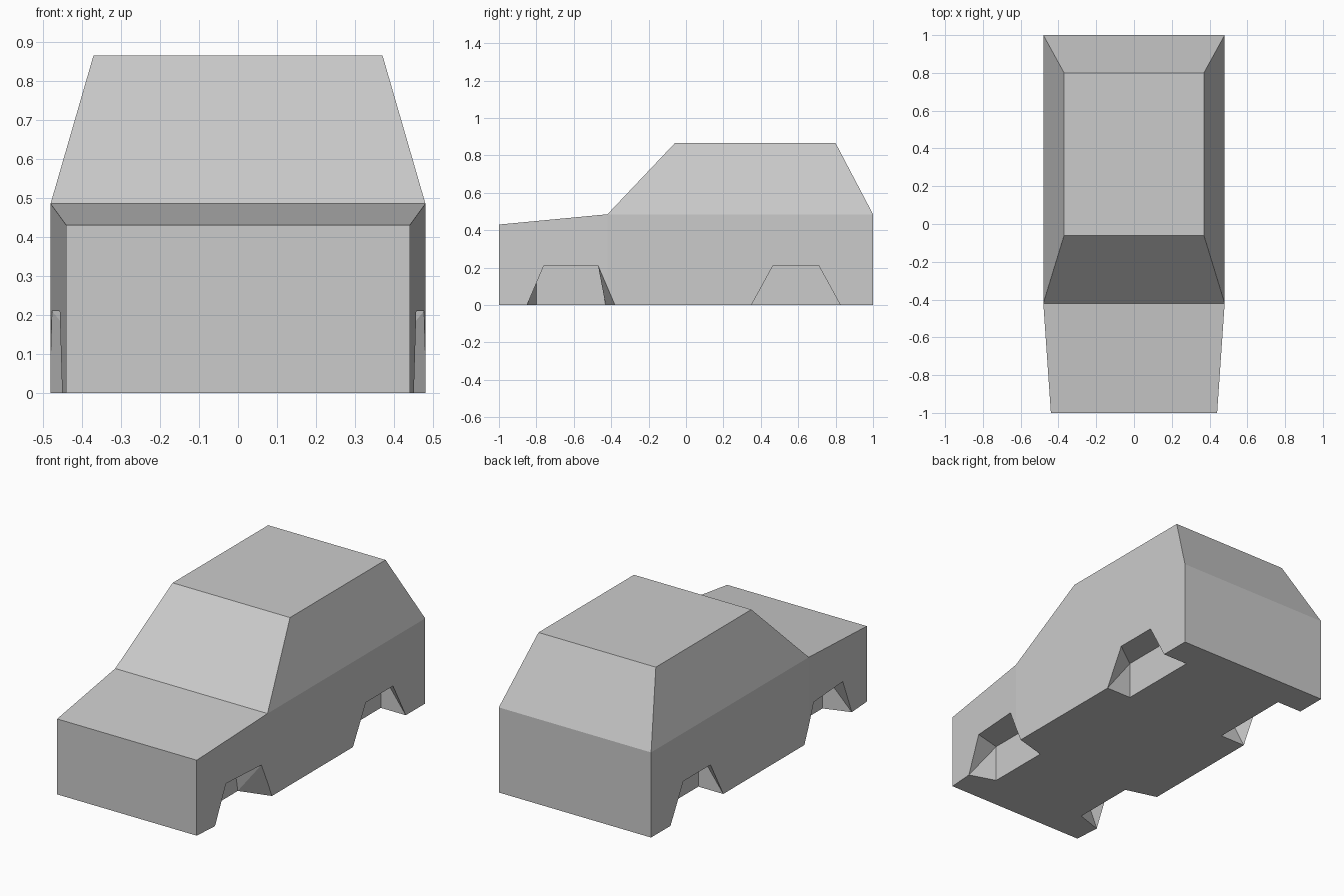
import bpy, bmesh

if "Cube" in bpy.data.objects:
    bpy.data.objects.remove(bpy.data.objects["Cube"])

ARCH_TOP = 0.21


def make_object(name, bm):
    bmesh.ops.recalc_face_normals(bm, faces=bm.faces)
    mesh = bpy.data.meshes.new(name)
    bm.to_mesh(mesh)
    bm.free()
    ob = bpy.data.objects.new(name, mesh)
    bpy.context.collection.objects.link(ob)
    return ob


def bridge(bm, a, b):
    n = len(a)
    for i in range(n):
        j = (i + 1) % n
        bm.faces.new((a[i], a[j], b[j], b[i]))


def side_x(y):
    # half width of the lower body, narrowing towards the nose
    return min(0.48, 0.44 + 0.04 * (y + 1) / 0.58)


# Body shell: floor outline, waist outline and roof
bm = bmesh.new()
right = [(0.44, -1, 0.43), (0.48, -0.42, 0.485), (0.48, 1, 0.485)]
outline = right + [(-x, y, z) for x, y, z in reversed(right)]
floor = [bm.verts.new((x, y, 0)) for x, y, z in outline]
waist = [bm.verts.new(p) for p in outline]
bm.faces.new(floor)
bridge(bm, floor, waist)
bm.faces.new((waist[0], waist[1], waist[4], waist[5]))  # bonnet
cabin = waist[1:5]
roof = [bm.verts.new((x, y, 0.865)) for x, y in
        ((0.37, -0.06), (0.37, 0.80), (-0.37, 0.80), (-0.37, -0.06))]
bridge(bm, cabin, roof)
bm.faces.new(roof)
body = make_object("car_body", bm)


# Wheel arches: trapezoid opening outside, boxy recess inside
def arch_cutter(name, side, outer, inner, inner_x):
    zs = (-0.1, 0, ARCH_TOP, ARCH_TOP, 0, -0.1)
    bm = bmesh.new()
    rings = [
        [bm.verts.new((side * 0.6, y, z)) for y, z in zip(outer, zs)],
        [bm.verts.new((side * side_x(y), y, z)) for y, z in zip(outer, zs)],
        [bm.verts.new((side * inner_x, y, z)) for y, z in zip(inner, zs)],
    ]
    bridge(bm, rings[0], rings[1])
    bridge(bm, rings[1], rings[2])
    bm.faces.new(rings[0])
    bm.faces.new(rings[2])
    bmesh.ops.triangulate(bm, faces=bm.faces)
    return make_object(name, bm)


arches = {
    "front": ((-0.85, -0.85, -0.76, -0.47, -0.38, -0.38),
              (-0.80, -0.80, -0.80, -0.47, -0.43, -0.43), 0.30),
    "rear": ((0.35, 0.35, 0.465, 0.71, 0.825, 0.825),
             (0.35, 0.35, 0.35, 0.825, 0.825, 0.825), 0.323),
}
bpy.context.view_layer.objects.active = body
for place, (outer, inner, inner_x) in arches.items():
    for side in (-1, 1):
        cutter = arch_cutter(place + "_arch_cutter", side, outer, inner, inner_x)
        cutter.hide_render = True
        mod = body.modifiers.new("arch", 'BOOLEAN')
        mod.operation = 'DIFFERENCE'
        mod.solver = 'EXACT'
        mod.object = cutter
        bpy.ops.object.modifier_apply(modifier=mod.name)
        bpy.data.objects.remove(cutter)
